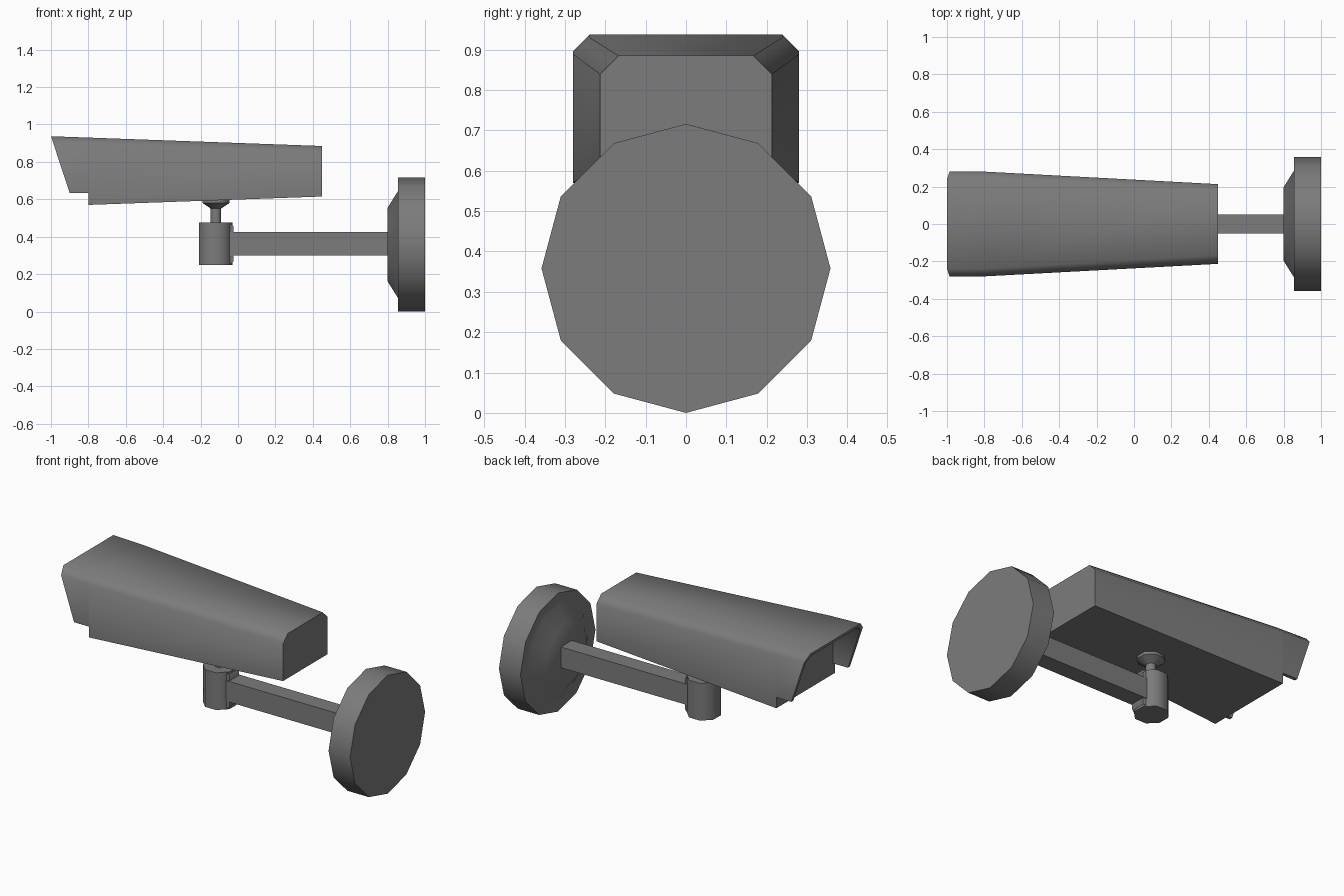
import bpy, bmesh, math
from mathutils import Vector

if "Cube" in bpy.data.objects:
    bpy.data.objects.remove(bpy.data.objects["Cube"])

GREY = (0.2, 0.2, 0.2, 1)
mat = bpy.data.materials.new("grey paint")
mat.use_nodes = True
mat.diffuse_color = GREY
mat.node_tree.nodes["Principled BSDF"].inputs["Base Color"].default_value = GREY


def loft(name, rings):
    """Skin a list of equal-length closed rings and cap both ends."""
    bm = bmesh.new()
    vs = [[bm.verts.new(p) for p in r] for r in rings]
    n = len(vs[0])
    for a, b in zip(vs, vs[1:]):
        for i in range(n):
            j = (i + 1) % n
            bm.faces.new((a[i], a[j], b[j], b[i]))
    bm.faces.new(vs[0])
    bm.faces.new(vs[-1])
    bmesh.ops.recalc_face_normals(bm, faces=bm.faces)
    me = bpy.data.meshes.new(name)
    bm.to_mesh(me)
    bm.free()
    ob = bpy.data.objects.new(name, me)
    bpy.context.collection.objects.link(ob)
    me.materials.append(mat)
    bpy.ops.object.select_all(action='DESELECT')
    ob.select_set(True)
    bpy.context.view_layer.objects.active = ob
    bpy.ops.object.shade_smooth_by_angle(angle=math.radians(50))
    return ob


def turned(name, axis, centre, sides, steps, phase=0.0):
    """Polygonal turned part; steps are (position along axis, radius)."""
    rings = []
    for t, r in steps:
        ring = []
        for i in range(sides):
            a = 2 * math.pi * i / sides + phase
            c, s = r * math.cos(a), r * math.sin(a)
            ring.append((t, s, centre + c) if axis == 'x' else (centre + c, s, t))
        rings.append(ring)
    return loft(name, rings)


def arch(w, low, top, cut):
    """Open half-to-half outline in (y, z) with chamfered upper corners."""
    half = [(w, low), (w, top - cut), (w - cut, top)]
    return half + [(-y, z) for y, z in reversed(half)]


def block(name, ends):
    """Tapered block from (x, half width, low z, high z) at each end."""
    return loft(name, [[(x, w, a), (x, w, b), (x, -w, b), (x, -w, a)]
                       for x, w, a, b in ends])


# Camera housing
loft("housing", [[(x, y, z) for y, z in arch(w, low, top, cut)]
                 for x, w, low, top, cut in ((0.45, 0.213, 0.615, 0.885, 0.046),
                                             (-0.8, 0.28, 0.57, 0.93, 0.041))])

# Sun hood: thin shell with a raked front edge
def hood_ring(top, rake):
    outline = arch(0.28, 0.635, top, 0.041)
    inner = arch(0.26, 0.635, top - 0.02, 0.033)
    return [(-0.9 - 0.1 * (z - 0.635) / 0.302 if rake else -0.8, y, z)
            for y, z in outline + inner[::-1]]

loft("sun_hood", [hood_ring(0.93, False), hood_ring(0.937, True)])

# Swivel mount under the housing
turned("swivel_neck", 'z', -0.118, 8,
       [(0.46, 0.03), (0.55, 0.03), (0.56, 0.045), (0.58, 0.078), (0.61, 0.078)],
       math.pi / 8)
turned("pivot", 'z', -0.12, 8, [(0.25, 0.097), (0.475, 0.097)], math.pi / 8)
block("pivot_collar", [(-0.06, 0.05, 0.25, 0.475), (-0.045, 0.05, 0.25, 0.475),
                       (-0.025, 0.045, 0.268, 0.456)])

# Arm and wall plate
block("arm", [(-0.05, 0.052, 0.3, 0.425), (0.81, 0.052, 0.3, 0.425)])
turned("wall_plate", 'x', 0.358, 12,
       [(0.8, 0.197), (0.855, 0.285), (0.856, 0.358), (1.0, 0.358)])
